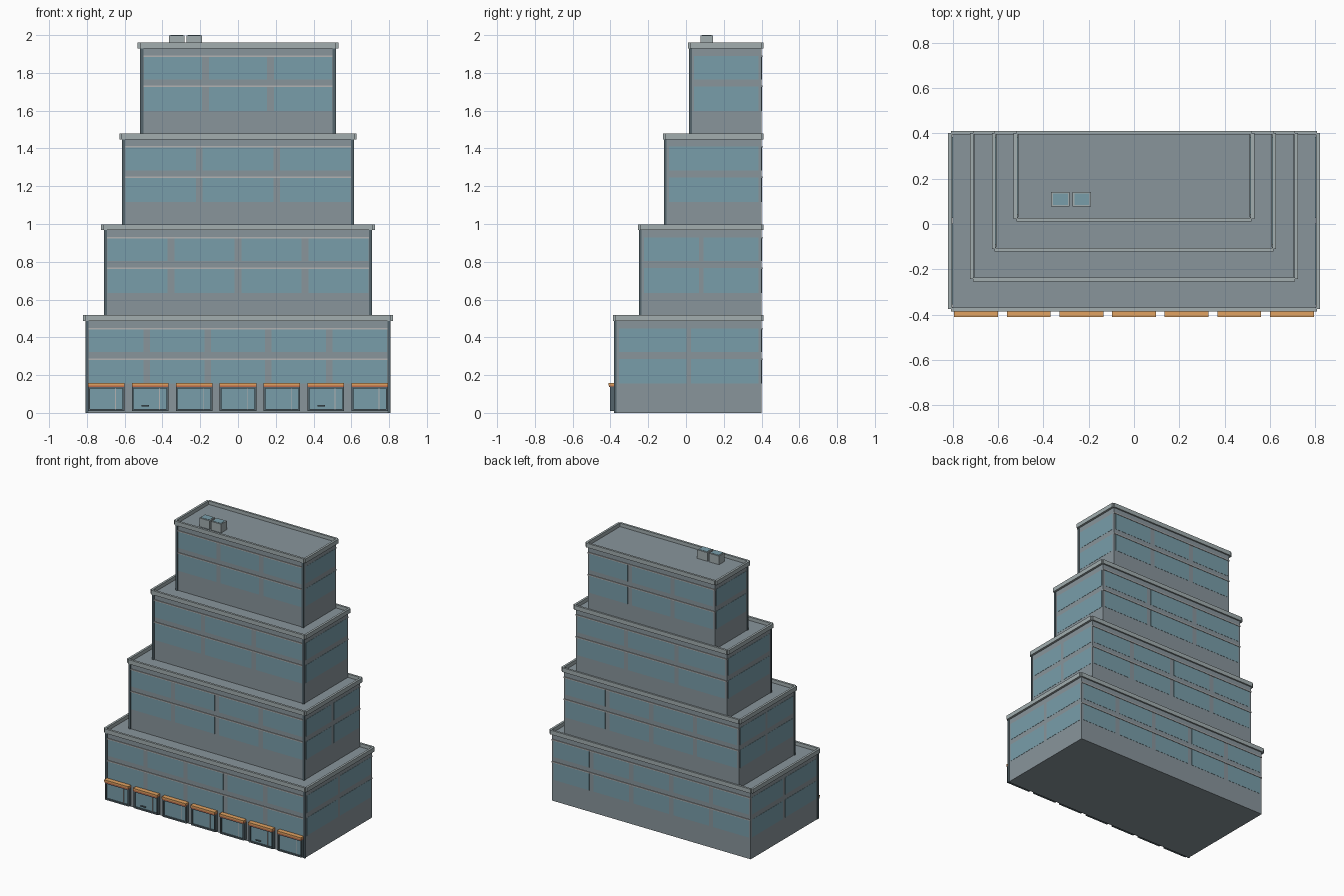
import bpy
import bmesh
from mathutils import Matrix, Vector

if "Cube" in bpy.data.objects:
    bpy.data.objects.remove(bpy.data.objects["Cube"])


def material(name, rgb):
    m = bpy.data.materials.new(name)
    m.diffuse_color = (*rgb, 1)
    m.use_nodes = True
    m.node_tree.nodes["Principled BSDF"].inputs["Base Color"].default_value = m.diffuse_color
    return m


WALL = material("wall_grey", (0.25, 0.30, 0.33))
GLASS = material("window_blue", (0.19, 0.34, 0.40))
TRIM = material("trim_grey", (0.36, 0.42, 0.43))
BAND = material("band_grey", (0.45, 0.45, 0.45))
DARK = material("dark_frame", (0.09, 0.13, 0.15))
ORANGE = material("awning_orange", (0.75, 0.36, 0.12))
RED = material("awning_red", (0.50, 0.15, 0.07))


def boxes(name, mat, spans):
    """One object made of boxes, each given as (x0, x1, y0, y1, z0, z1)."""
    bm = bmesh.new()
    for x0, x1, y0, y1, z0, z1 in spans:
        c = Vector(((x0 + x1) / 2, (y0 + y1) / 2, (z0 + z1) / 2))
        s = Matrix.Diagonal((x1 - x0, y1 - y0, z1 - z0, 1))
        bmesh.ops.create_cube(bm, size=1, matrix=Matrix.Translation(c) @ s)
    me = bpy.data.meshes.new(name)
    bm.to_mesh(me)
    bm.free()
    me.materials.append(mat)
    ob = bpy.data.objects.new(name, me)
    bpy.context.collection.objects.link(ob)
    return ob


def columns(lo, hi, n, gap):
    """Split lo..hi into n panes separated by gap."""
    w = (hi - lo - gap * (n - 1)) / n
    return [(lo + i * (w + gap), lo + i * (w + gap) + w) for i in range(n)]


BACK = 0.40
STEP = 0.481
E = 0.0015
front_cols = (5, 4, 3, 3)
side_cols = (2, 2, 1, 1)

for t in range(4):
    n = t + 1
    hx = 0.803 - 0.0965 * t
    fy = -0.375 + 0.1325 * t
    z = STEP * t
    top = z + 0.492

    # Tier body
    boxes(f"tier_{n}_body", WALL, [(-hx, hx, fy, BACK, z, top)])

    # Two rows of panes on all four sides
    panes = []
    for z0, z1 in ((z + 0.155, z + 0.285), (z + 0.322, z + 0.447)):
        for a, b in columns(-hx + 0.015, hx - 0.015, front_cols[t], 0.035):
            panes.append((a, b, fy - E, fy + 0.01, z0, z1))
            panes.append((a, b, BACK - 0.01, BACK + E, z0, z1))
        for a, b in columns(fy + 0.02, BACK - 0.015, side_cols[t], 0.025):
            panes.append((hx - 0.01, hx + E, a, b, z0, z1))
            panes.append((-hx - E, -hx + 0.01, a, b, z0, z1))
    boxes(f"tier_{n}_windows", GLASS, panes)

    # Thin ledges across front and back
    ledges = []
    for h in (0.285, 0.446):
        ledges.append((-hx, hx, fy - 0.005, fy + 0.005, z + h - 0.004, z + h + 0.004))
        ledges.append((-hx, hx, BACK - 0.005, BACK + 0.005, z + h - 0.004, z + h + 0.004))
    boxes(f"tier_{n}_ledges", BAND, ledges)

    # Corner strips on the front
    boxes(f"tier_{n}_corner_strips", DARK,
          [(s * (hx - 0.004) - 0.008, s * (hx - 0.004) + 0.008,
            fy - 0.006, fy + 0.008, z, z + 0.486) for s in (-1, 1)])

    # Parapet rim around the roof, notched at the corners
    r0, r1 = z + 0.486, z + 0.517
    boxes(f"tier_{n}_parapet", TRIM, [
        (-hx - 0.006, hx + 0.006, fy - 0.011, fy + 0.005, r0, r1),
        (-hx - 0.006, hx + 0.006, BACK - 0.004, BACK + 0.011, r0, r1),
        (hx + 0.002, hx + 0.018, fy - 0.001, BACK + 0.002, r0, r1),
        (-hx - 0.018, -hx - 0.002, fy - 0.001, BACK + 0.002, r0, r1)])

# Rooftop units with lighter tops
units = [(-0.366, -0.284), (-0.272, -0.19)]
boxes("rooftop_units", TRIM, [(a, b, 0.077, 0.142, 1.93, 1.998) for a, b in units])
boxes("rooftop_unit_tops", GLASS,
      [(a + 0.008, b - 0.008, 0.085, 0.134, 1.99, 2.0) for a, b in units])

# Shopfronts along the ground floor
glass, frame, mullion, awning, lip, handles = [], [], [], [], [], []
for i in range(-3, 4):
    c = i * 0.2325
    a, b = c - 0.097, c + 0.097
    glass.append((a + 0.006, b - 0.006, -0.392, -0.372, 0.014, 0.14))
    for x in (a, b - 0.01):
        frame.append((x, x + 0.01, -0.402, -0.372, 0.012, 0.14))
    frame.append((a, b, -0.402, -0.372, 0.010, 0.020))
    frame.append((a, b, -0.402, -0.372, 0.128, 0.138))
    mullion.append((c + 0.047, c + 0.051, -0.395, -0.39, 0.02, 0.128))
    awning.append((a, b, -0.410, -0.376, 0.146, 0.158))
    lip.append((a, b, -0.408, -0.376, 0.136, 0.146))
    if abs(i) == 2:
        handles.append((c - 0.045, c - 0.005, -0.400, -0.39, 0.035, 0.041))
boxes("shop_glass", GLASS, glass)
boxes("shop_frames", DARK, frame)
boxes("shop_mullions", BAND, mullion)
boxes("shop_awnings", ORANGE, awning)
boxes("shop_awning_lips", RED, lip)
boxes("shop_door_handles", DARK, handles)
